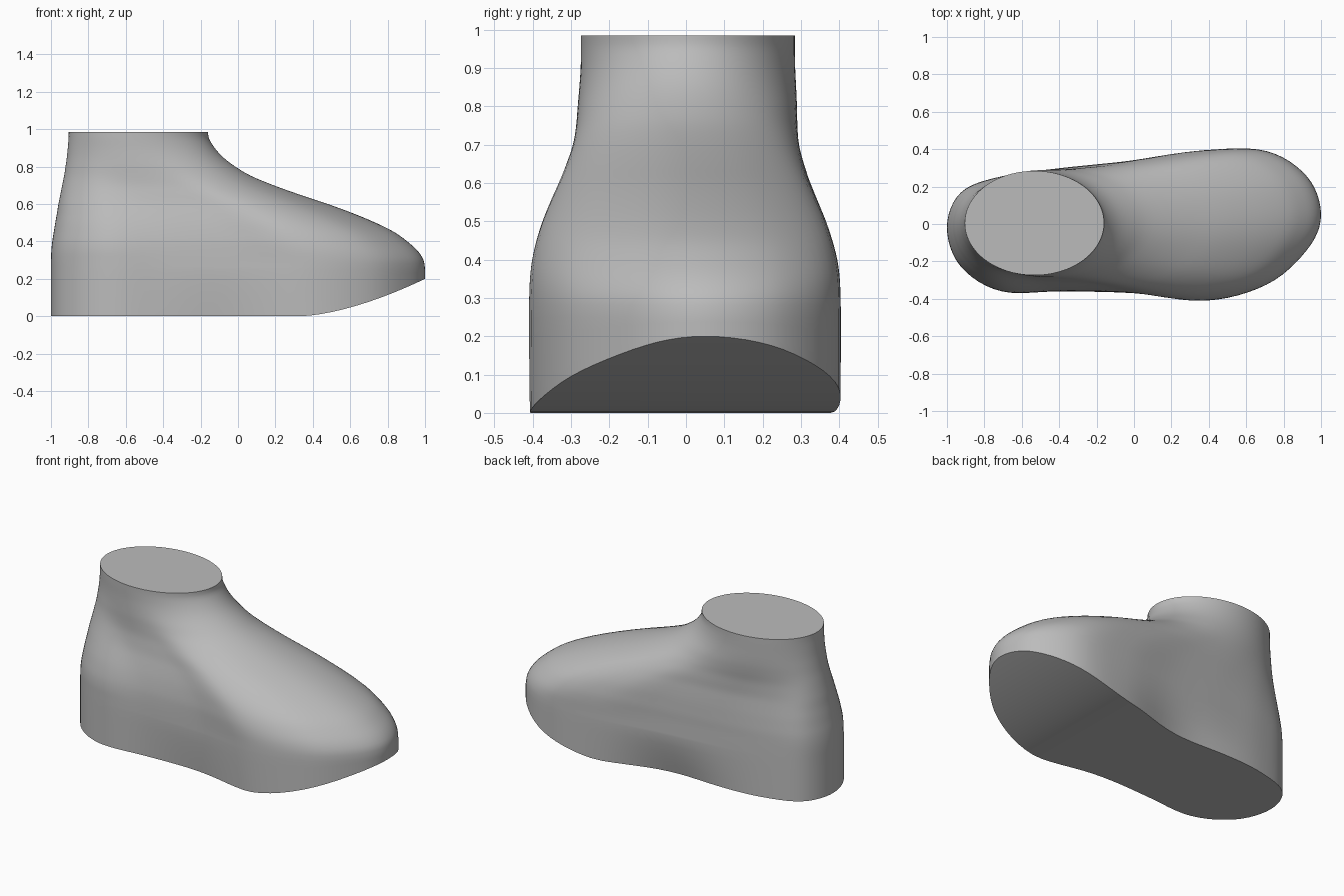
import bpy, bmesh, math

if "Cube" in bpy.data.objects:
    bpy.data.objects.remove(bpy.data.objects["Cube"])

N = 96      # points around each ring
SUB = 3     # rings between height levels

# Footprint y values at 16 even angles: heel, left side, toe, right side
FOOT = [-.02, .17, .255, .30, .34, .395, .39, .255,
        .05, -.14, -.325, -.41, -.37, -.36, -.36, -.23]

# Height, heel x, front x, half width, blend from footprint to ankle oval
LEVELS = [
    (.25, -1.0, 1.0, .41, 0), (.30, -1.0, .992, .409, 0),
    (.35, -.998, .96, .407, 0), (.40, -.993, .905, .402, .03),
    (.45, -.985, .835, .392, .08), (.50, -.977, .735, .378, .15),
    (.55, -.968, .615, .36, .24), (.60, -.96, .48, .34, .35),
    (.65, -.95, .33, .322, .5), (.70, -.94, .19, .306, .65),
    (.75, -.93, .07, .296, .8), (.80, -.922, -.015, .29, .9),
    (.85, -.915, -.08, .284, .97), (.90, -.91, -.125, .28, 1),
    (.95, -.906, -.155, .279, 1), (.985, -.905, -.16, .279, 1)]


def catmull(p0, p1, p2, p3, t):
    return .5 * (2 * p1 + (p2 - p0) * t + (2 * p0 - 5 * p1 + 4 * p2 - p3) * t * t
                 + (3 * p1 - p0 - 3 * p2 + p3) * t ** 3)


def foot_y(a):
    f = a / (2 * math.pi) * 16
    i = int(f)
    return catmull(*(FOOT[(i + k) % 16] for k in (-1, 0, 1, 2)), f - i)


def sole_z(x):
    # Flat heel and ball, then the toe springs upward
    return .2 * (max(0, x - .33) / .67) ** 1.6


def outline(xb, xf, hw, w):
    pts = []
    for j in range(N):
        a = 2 * math.pi * j / N
        x = xb + (xf - xb) * (1 - math.cos(a)) / 2
        y = hw * ((1 - w) * foot_y(a) / .41 + w * math.sin(a)) + .005 * w
        pts.append((x, y))
    return pts


rings = []
# Lower wall: vertical, with a pinched arch that fades out upward
for f in (0, .25, .5, .75):
    ring = []
    for x, y in outline(*LEVELS[0][1:]):
        pinch = (.17 if y > 0 else .06) * math.exp(-((x + .1) / .32) ** 2)
        z = sole_z(x)
        ring.append((x, y * (1 - pinch * (1 - f) ** 1.3), z + (.25 - z) * f))
    rings.append(ring)

# Upper: instep closing up into the ankle
last = len(LEVELS) - 1
for i in range(last):
    rows = [LEVELS[min(max(i + k, 0), last)] for k in (-1, 0, 1, 2)]
    for s in range(SUB):
        z, *shape = [catmull(*c, s / SUB) for c in zip(*rows)]
        rings.append([(x, y, z) for x, y in outline(*shape)])
rings.append([(x, y, LEVELS[-1][0]) for x, y in outline(*LEVELS[-1][1:])])

bm = bmesh.new()
vr = [[bm.verts.new(p) for p in r] for r in rings]
for lo, hi in zip(vr, vr[1:]):
    for j in range(N):
        k = (j + 1) % N
        bm.faces.new((lo[j], lo[k], hi[k], hi[j]))
# Sole and ankle cap as strips across the width
for r in (vr[0], vr[-1]):
    for j in range(N // 2):
        q = [r[j], r[j + 1], r[(N - j - 1) % N], r[(N - j) % N]]
        bm.faces.new(list(dict.fromkeys(q)))
bmesh.ops.recalc_face_normals(bm, faces=bm.faces)

mesh = bpy.data.meshes.new("foot_form")
bm.to_mesh(mesh)
bm.free()
foot = bpy.data.objects.new("foot_form", mesh)
bpy.context.collection.objects.link(foot)

grey = bpy.data.materials.new("plain_grey")
grey.diffuse_color = (.5, .5, .5, 1)
grey.use_nodes = True
grey.node_tree.nodes["Principled BSDF"].inputs["Base Color"].default_value = grey.diffuse_color
mesh.materials.append(grey)

bpy.context.view_layer.objects.active = foot
foot.select_set(True)
bpy.ops.object.shade_smooth_by_angle(angle=math.radians(40))
